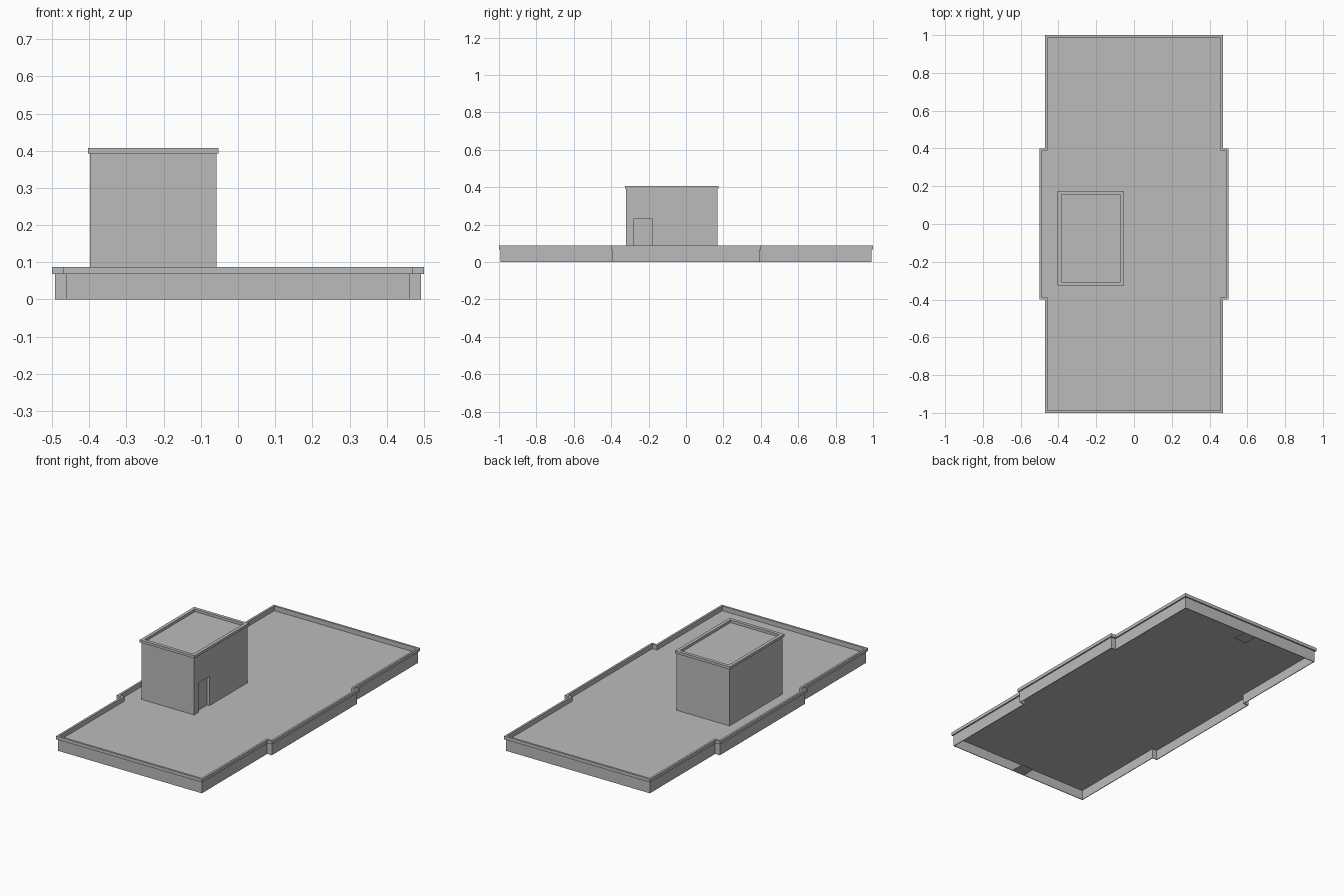
import bpy
import bmesh

default = bpy.data.objects.get("Cube")
if default:
    bpy.data.objects.remove(default, do_unlink=True)

# Single plain grey for the whole building
grey = bpy.data.materials.new("concrete grey")
grey.use_nodes = True
colour = (0.5, 0.5, 0.5, 1)
grey.diffuse_color = colour
grey.node_tree.nodes["Principled BSDF"].inputs["Base Color"].default_value = colour


def finish(name, bm):
    bmesh.ops.recalc_face_normals(bm, faces=bm.faces)
    mesh = bpy.data.meshes.new(name)
    bm.to_mesh(mesh)
    bm.free()
    mesh.materials.append(grey)
    obj = bpy.data.objects.new(name, mesh)
    bpy.context.collection.objects.link(obj)
    return obj


def prism(name, outline, z0, z1):
    """Solid made by extruding a flat outline."""
    bm = bmesh.new()
    face = bm.faces.new([bm.verts.new((x, y, z0)) for x, y in outline])
    new = bmesh.ops.extrude_face_region(bm, geom=[face])["geom"]
    verts = [v for v in new if isinstance(v, bmesh.types.BMVert)]
    bmesh.ops.translate(bm, verts=verts, vec=(0, 0, z1 - z0))
    return finish(name, bm)


def band(name, outer, inner, z0, z1):
    """Closed strip running between two matching outlines."""
    bm = bmesh.new()
    loops = [[bm.verts.new((x, y, z)) for x, y in line]
             for line, z in ((outer, z0), (outer, z1), (inner, z1), (inner, z0))]
    n = len(outer)
    for k in range(4):
        a, b = loops[k], loops[(k + 1) % 4]
        for i in range(n):
            j = (i + 1) % n
            bm.faces.new((a[i], a[j], b[j], b[i]))
    return finish(name, bm)


def rect(x0, x1, y0, y1, d=0):
    return [(x0 + d, y0 + d), (x1 - d, y0 + d), (x1 - d, y1 - d), (x0 + d, y1 - d)]


def footprint(d):
    """Building outline with a wider middle bay, inset by d."""
    narrow, wide, bay, end = 0.47 - d, 0.5 - d, 0.4 - d, 1 - d
    half = [(narrow, -end), (narrow, -bay), (wide, -bay),
            (wide, bay), (narrow, bay), (narrow, end)]
    return half + [(-x, -y) for x, y in half]


# Main roof: thin outer walls, overhanging parapet cap and recessed deck
DECK = 0.06
band("outer_wall", footprint(0.008), footprint(0.012), 0, 0.068)
band("parapet_cap", footprint(0), footprint(0.012), 0.068, 0.087)
prism("roof_deck", footprint(0.012), DECK - 0.003, DECK)

# Small plates at the foot of both end walls
for name, side in (("front_foot_plate", -1), ("back_foot_plate", 1)):
    y = side * 0.948
    prism(name, rect(-0.04, 0.04, y - 0.04, y + 0.04), 0, 0.004)

# Stair tower with a recessed doorway
ROOF = 0.392
tower = prism("stair_tower", rect(-0.398, -0.058, -0.32, 0.168), DECK, ROOF)
cutter = prism("door_cutter", rect(-0.073, 0, -0.28, -0.18), 0, 0.23)
cutter.hide_render = True
cut = tower.modifiers.new("doorway", 'BOOLEAN')
cut.operation = 'DIFFERENCE'
cut.solver = 'EXACT'
cut.object = cutter
bpy.context.view_layer.objects.active = tower
bpy.ops.object.modifier_apply(modifier=cut.name)
bpy.data.objects.remove(cutter, do_unlink=True)

# Raised rim around the tower roof
rim = (-0.404, -0.052, -0.326, 0.174)
band("tower_rim", rect(*rim), rect(*rim, 0.019), ROOF, 0.407)
